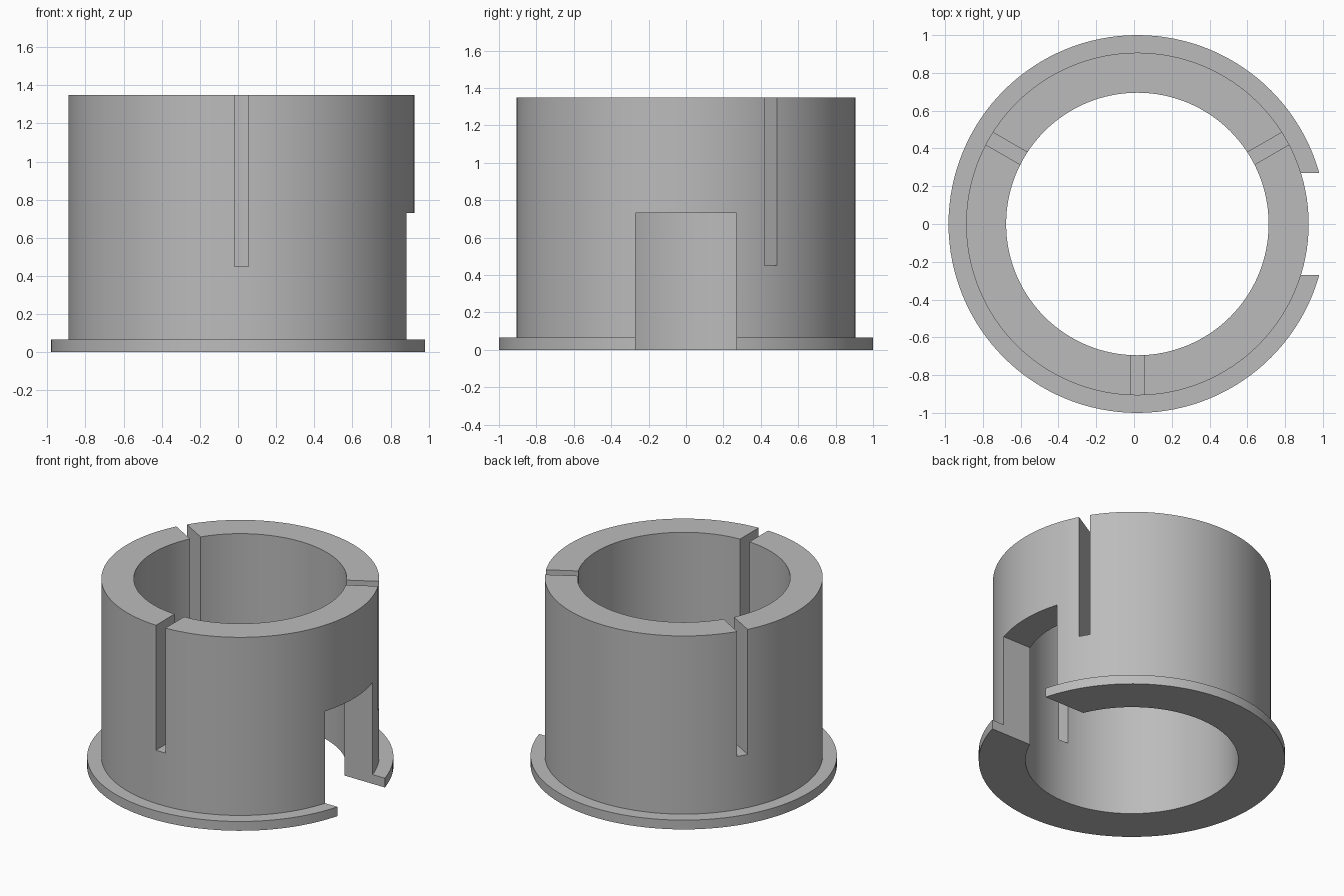
import bpy
import bmesh
from math import cos, sin, radians, pi
from mathutils import Matrix, Vector

old = bpy.data.objects.get("Cube")
if old:
    bpy.data.objects.remove(old, do_unlink=True)

CENTRE_X = 0.018
HEIGHT = 1.35
INNER, OUTER, FLANGE = 0.695, 0.907, 1.0
FLANGE_TOP = 0.067

grey = bpy.data.materials.new("plain grey")
grey.use_nodes = True
colour = (0.5, 0.5, 0.5, 1)
grey.diffuse_color = colour
grey.node_tree.nodes["Principled BSDF"].inputs["Base Color"].default_value = colour


def make_object(name, bm):
    bmesh.ops.recalc_face_normals(bm, faces=bm.faces)
    mesh = bpy.data.meshes.new(name)
    bm.to_mesh(mesh)
    bm.free()
    mesh.materials.append(grey)
    obj = bpy.data.objects.new(name, mesh)
    bpy.context.collection.objects.link(obj)
    return obj


def lathe(name, profile, steps=128):
    """Sweep a closed (radius, z) profile around the vertical axis."""
    bm = bmesh.new()
    rings = []
    for i in range(steps):
        a = 2 * pi * i / steps
        rings.append([bm.verts.new((r * cos(a), r * sin(a), z)) for r, z in profile])
    n = len(profile)
    for i in range(steps):
        a, b = rings[i], rings[(i + 1) % steps]
        for j in range(n):
            k = (j + 1) % n
            bm.faces.new((a[j], b[j], b[k], a[k]))
    return make_object(name, bm)


def radial_cutter(name, angle, width, bottom, top):
    """Box that cuts the wall on one side of the axis only."""
    bm = bmesh.new()
    size = Matrix.Diagonal((1.0, width, top - bottom, 1))
    place = Matrix.Translation(Vector((0.85, 0, (top + bottom) / 2)))
    turn = Matrix.Rotation(radians(angle), 4, "Z")
    bmesh.ops.create_cube(bm, size=1, matrix=turn @ place @ size)
    obj = make_object(name, bm)
    obj.hide_render = True
    return obj


# Sleeve with a thin flange at its foot
sleeve = lathe("flanged_sleeve", [
    (INNER, 0), (FLANGE, 0), (FLANGE, FLANGE_TOP),
    (OUTER, FLANGE_TOP), (OUTER, HEIGHT), (INNER, HEIGHT)])

# Side window through wall and flange, and three slots open at the top
cutters = [radial_cutter("window_cutter", 0, 0.54, -0.2, 0.73)]
for angle in (30, 150, 270):
    cutters.append(radial_cutter(f"slot_cutter_{angle}", angle, 0.075, 0.45, HEIGHT + 0.2))

bpy.context.view_layer.objects.active = sleeve
for cutter in cutters:
    cut = sleeve.modifiers.new(cutter.name, "BOOLEAN")
    cut.operation = "DIFFERENCE"
    cut.solver = "EXACT"
    cut.object = cutter
    bpy.ops.object.modifier_apply(modifier=cut.name)
    bpy.data.objects.remove(cutter, do_unlink=True)

# Smooth round walls with crisp edges
sleeve.location.x = CENTRE_X
bpy.ops.object.select_all(action="DESELECT")
sleeve.select_set(True)
bpy.ops.object.shade_smooth_by_angle(angle=radians(30))
